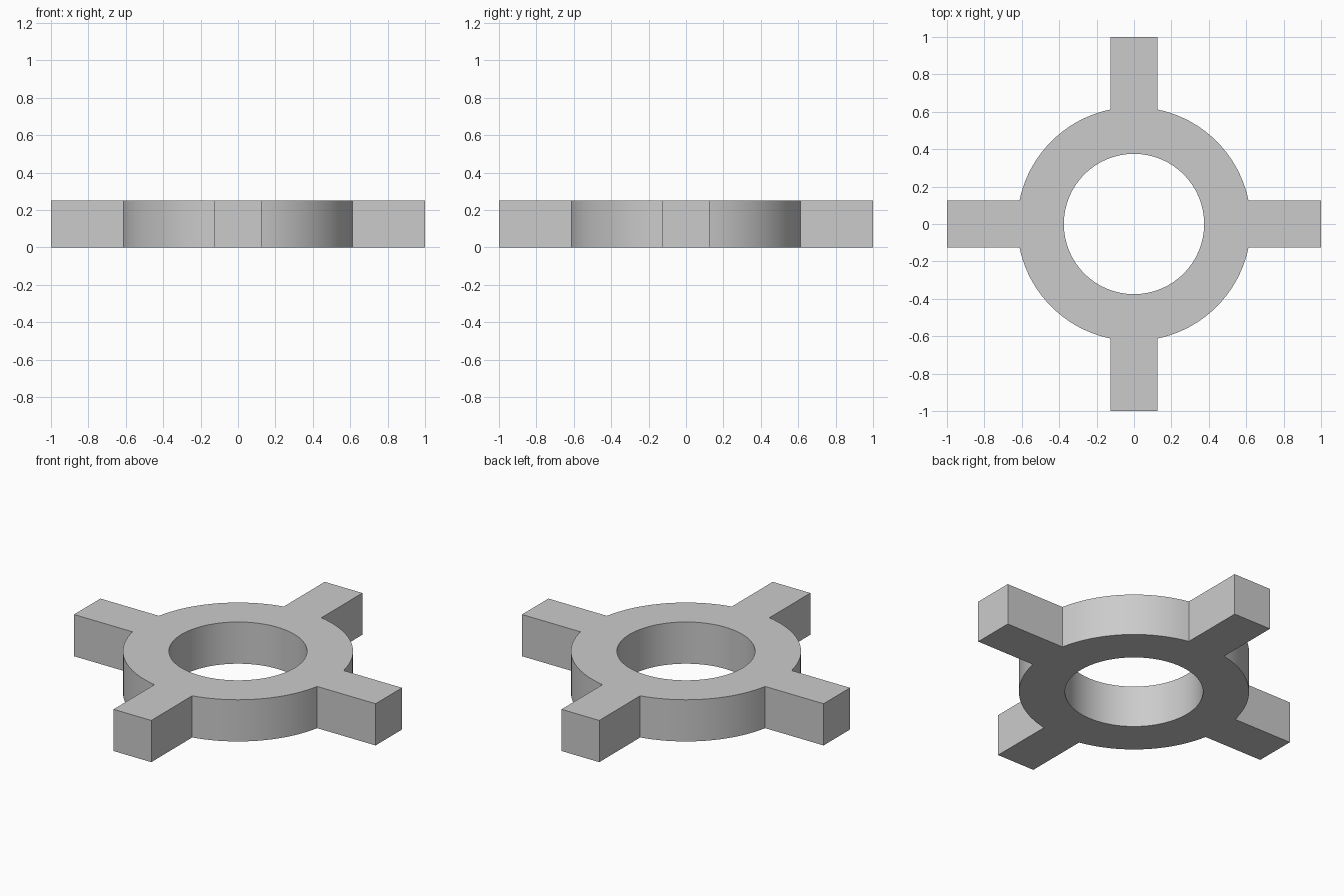
import bpy, bmesh
from math import sin, cos, asin, pi

if "Cube" in bpy.data.objects:
    bpy.data.objects.remove(bpy.data.objects["Cube"])

OUTER, INNER, HALF, HEIGHT = 0.625, 0.375, 0.125, 0.25
A0 = asin(HALF / OUTER)      # half angle of an arm where it meets the ring
ARC_STEPS, ARM_STEPS = 20, 8

bm = bmesh.new()


def polar(r, a):
    return (r * cos(a), r * sin(a))


def turned(x, y, a):
    return (x * cos(a) - y * sin(a), x * sin(a) + y * cos(a))


def add_face(points):
    return bm.faces.new([bm.verts.new((x, y, 0)) for x, y in points])


def span(start, end, steps):
    return [start + (end - start) * i / steps for i in range(steps + 1)]


for q in range(4):
    turn = q * pi / 2
    # Arm together with the slice of ring behind it
    inner_arc = [polar(INNER, turn + a) for a in span(A0, -A0, ARM_STEPS)]
    shoulder = OUTER * cos(A0)
    arm = [turned(x, y, turn) for x, y in
           ((shoulder, -HALF), (1, -HALF), (1, HALF), (shoulder, HALF))]
    add_face(inner_arc + arm)
    # Ring section between this arm and the next
    angles = span(turn + A0, turn + pi / 2 - A0, ARC_STEPS)
    for a, b in zip(angles, angles[1:]):
        add_face([polar(INNER, a), polar(OUTER, a), polar(OUTER, b), polar(INNER, b)])

# Join the flat plan and raise it to full thickness
bmesh.ops.remove_doubles(bm, verts=bm.verts[:], dist=1e-5)
raised = bmesh.ops.extrude_face_region(bm, geom=bm.faces[:], use_keep_orig=True)
top = [g for g in raised["geom"] if isinstance(g, bmesh.types.BMVert)]
bmesh.ops.translate(bm, verts=top, vec=(0, 0, HEIGHT))
bmesh.ops.recalc_face_normals(bm, faces=bm.faces[:])

mesh = bpy.data.meshes.new("ring_with_four_arms")
bm.to_mesh(mesh)
bm.free()
ring = bpy.data.objects.new("ring_with_four_arms", mesh)
bpy.context.collection.objects.link(ring)

# Smooth round walls, crisp edges
bpy.context.view_layer.objects.active = ring
ring.select_set(True)
bpy.ops.object.shade_smooth_by_angle(angle=pi / 6)
